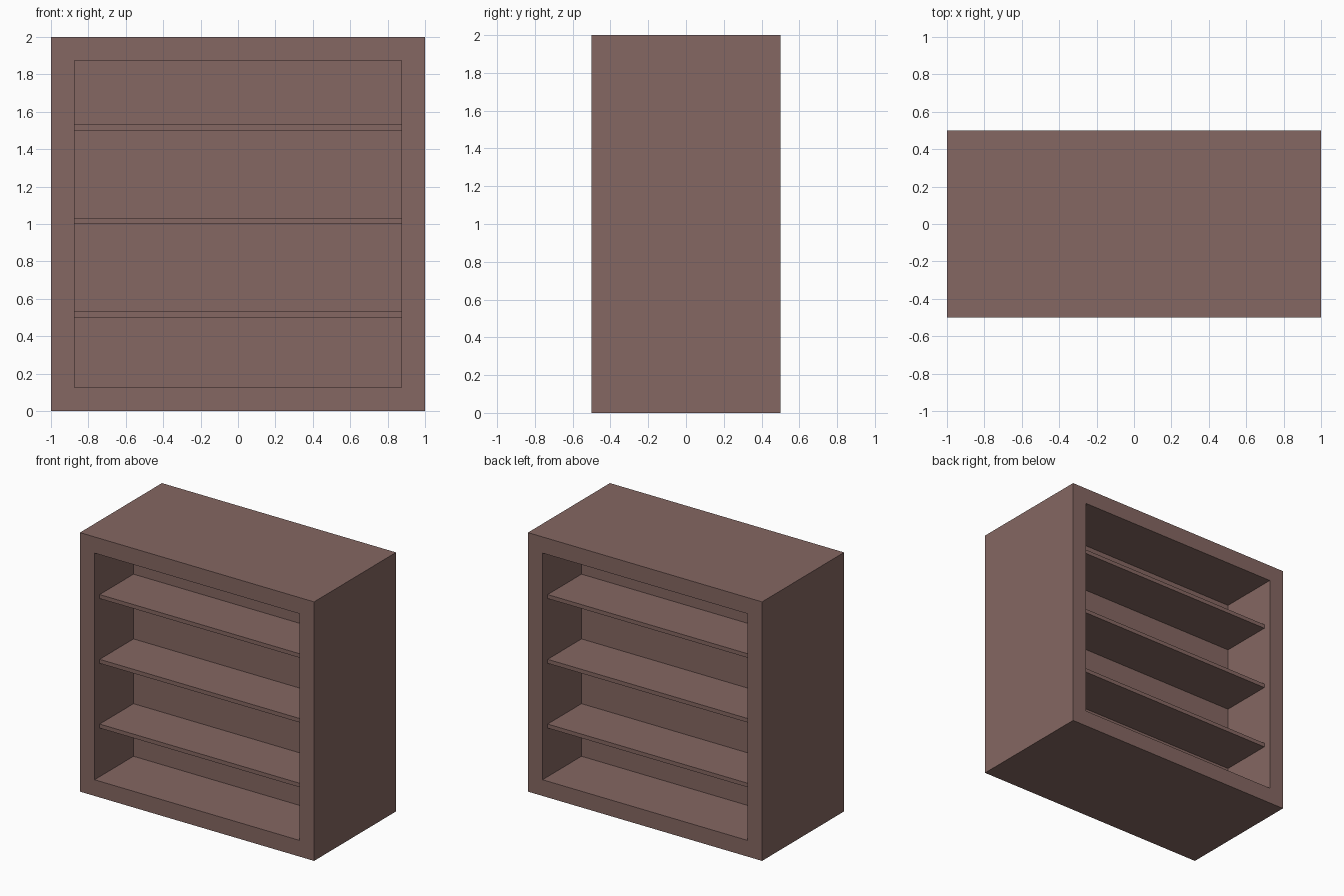
import bpy
import bmesh

cube = bpy.data.objects.get("Cube")
if cube:
    bpy.data.objects.remove(cube, do_unlink=True)

# Main sizes
HALF_W, HEIGHT, HALF_D = 1.0, 2.0, 0.5
BORDER = 0.125            # thickness of the outer frame
PANEL_HALF = 0.025        # half thickness of the central divider
SHELF_FRONT = 0.4375      # shelves stop short of the frame opening
SHELF_THICK = 0.031

# Single wood colour
wood = bpy.data.materials.new("dusty brown wood")
wood.use_nodes = True
colour = (0.235, 0.136, 0.122, 1.0)
wood.diffuse_color = colour
bsdf = wood.node_tree.nodes["Principled BSDF"]
bsdf.inputs["Base Color"].default_value = colour
bsdf.inputs["Roughness"].default_value = 0.8


def finish(name, bm):
    bmesh.ops.recalc_face_normals(bm, faces=bm.faces)
    mesh = bpy.data.meshes.new(name)
    bm.to_mesh(mesh)
    bm.free()
    mesh.materials.append(wood)
    obj = bpy.data.objects.new(name, mesh)
    bpy.context.collection.objects.link(obj)
    return obj


def box(name, low, high):
    bm = bmesh.new()
    bmesh.ops.create_cube(bm, size=1.0)
    for v in bm.verts:
        v.co = [(a + b) / 2 + c * (b - a) for a, b, c in zip(low, high, v.co)]
    return finish(name, bm)


# Outer frame: a square ring extruded through the full depth
def rectangle(bm, inset):
    x, lo, hi = HALF_W - inset, inset, HEIGHT - inset
    return [bm.verts.new((px, -HALF_D, pz))
            for px, pz in ((-x, lo), (x, lo), (x, hi), (-x, hi))]


bm = bmesh.new()
outer, inner = rectangle(bm, 0.0), rectangle(bm, BORDER)
ring = [bm.faces.new((outer[i], outer[(i + 1) % 4], inner[(i + 1) % 4], inner[i]))
        for i in range(4)]
extruded = bmesh.ops.extrude_face_region(bm, geom=ring, use_keep_orig=True)
for v in extruded["geom"]:
    if isinstance(v, bmesh.types.BMVert):
        v.co.y = HALF_D
finish("outer_frame", bm)

# Central divider between the two open sides
inner_x = HALF_W - BORDER
box("centre_panel", (-inner_x, -PANEL_HALF, BORDER),
    (inner_x, PANEL_HALF, HEIGHT - BORDER))

# Three shelves on each side of the divider
for level, z in zip(("lower", "middle", "upper"), (0.5, 1.0, 1.5)):
    for side, y0, y1 in (("front", -SHELF_FRONT, -PANEL_HALF),
                         ("back", PANEL_HALF, SHELF_FRONT)):
        box(f"{side}_{level}_shelf", (-inner_x, y0, z),
            (inner_x, y1, z + SHELF_THICK))
